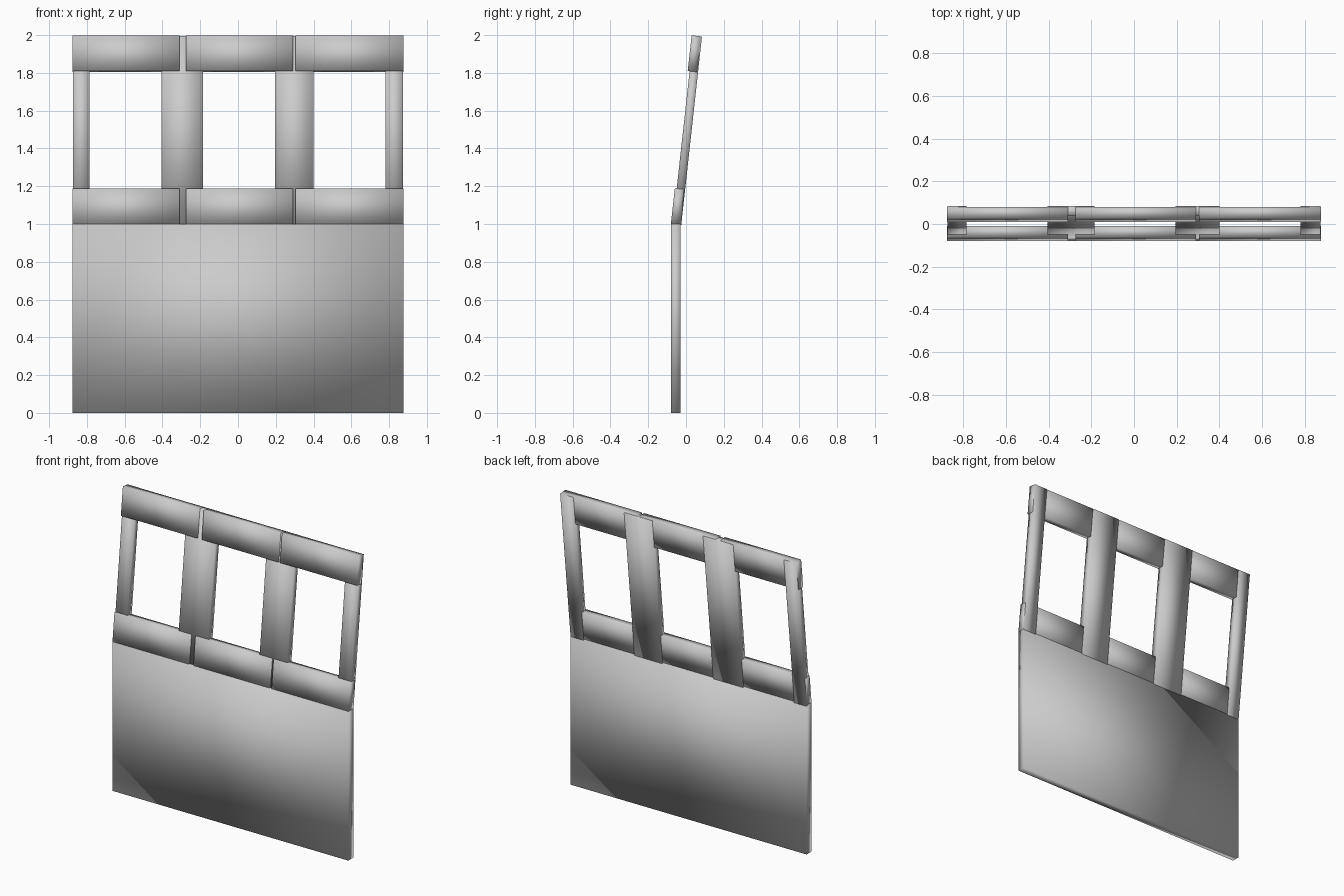
import bpy
import math
from mathutils import Matrix

cube = bpy.data.objects.get("Cube")
if cube:
    bpy.data.objects.remove(cube, do_unlink=True)

# One plain grey
grey = bpy.data.materials.new("plain_grey")
grey.use_nodes = True
tone = (0.6, 0.6, 0.6, 1)
grey.diffuse_color = tone
grey.node_tree.nodes["Principled BSDF"].inputs["Base Color"].default_value = tone

HALF_WIDTH = 0.875
FRONT = -0.08
LEAN = Matrix.Translation((0, FRONT, 1)) @ Matrix.Rotation(-math.atan(0.11), 4, "X")
HEIGHT = 1.005
RAIL = 0.19


def block(name, x, y, z, frame=Matrix()):
    """Softly shaded box spanning the given ranges, placed in a frame."""
    bpy.ops.mesh.primitive_cube_add(size=1)
    ob = bpy.context.object
    ob.name = name
    spans = (x, y, z)
    centre = Matrix.Translation([(a + b) / 2 for a, b in spans])
    size = Matrix.Diagonal([b - a for a, b in spans] + [1])
    ob.data.transform(frame @ centre @ size)
    ob.data.materials.append(grey)
    bpy.ops.object.shade_smooth()
    return ob


# Solid lower panel
block("lower_panel", (-HALF_WIDTH, HALF_WIDTH), (FRONT, -0.028), (0, 1))

# Leaning rails, in three pieces with narrow gaps
pieces = {"right": (-HALF_WIDTH, -0.31),
          "middle": (-0.275, 0.29),
          "left": (0.305, HALF_WIDTH)}
for side, span in pieces.items():
    block("bottom_rail_" + side, span, (0, 0.049), (0, RAIL), LEAN)
    block("top_rail_" + side, span, (0, 0.049), (HEIGHT - RAIL, HEIGHT), LEAN)

# Leaning posts, set back from the rail fronts and proud of their backs
posts = {"outer_post_right": (-HALF_WIDTH + 0.001, -0.785),
         "inner_post_right": (-0.405, -0.185),
         "inner_post_left": (0.195, 0.4),
         "outer_post_left": (0.78, HALF_WIDTH - 0.001)}
for name, span in posts.items():
    block(name, span, (0.01, 0.055), (0, HEIGHT - 0.002), LEAN)
